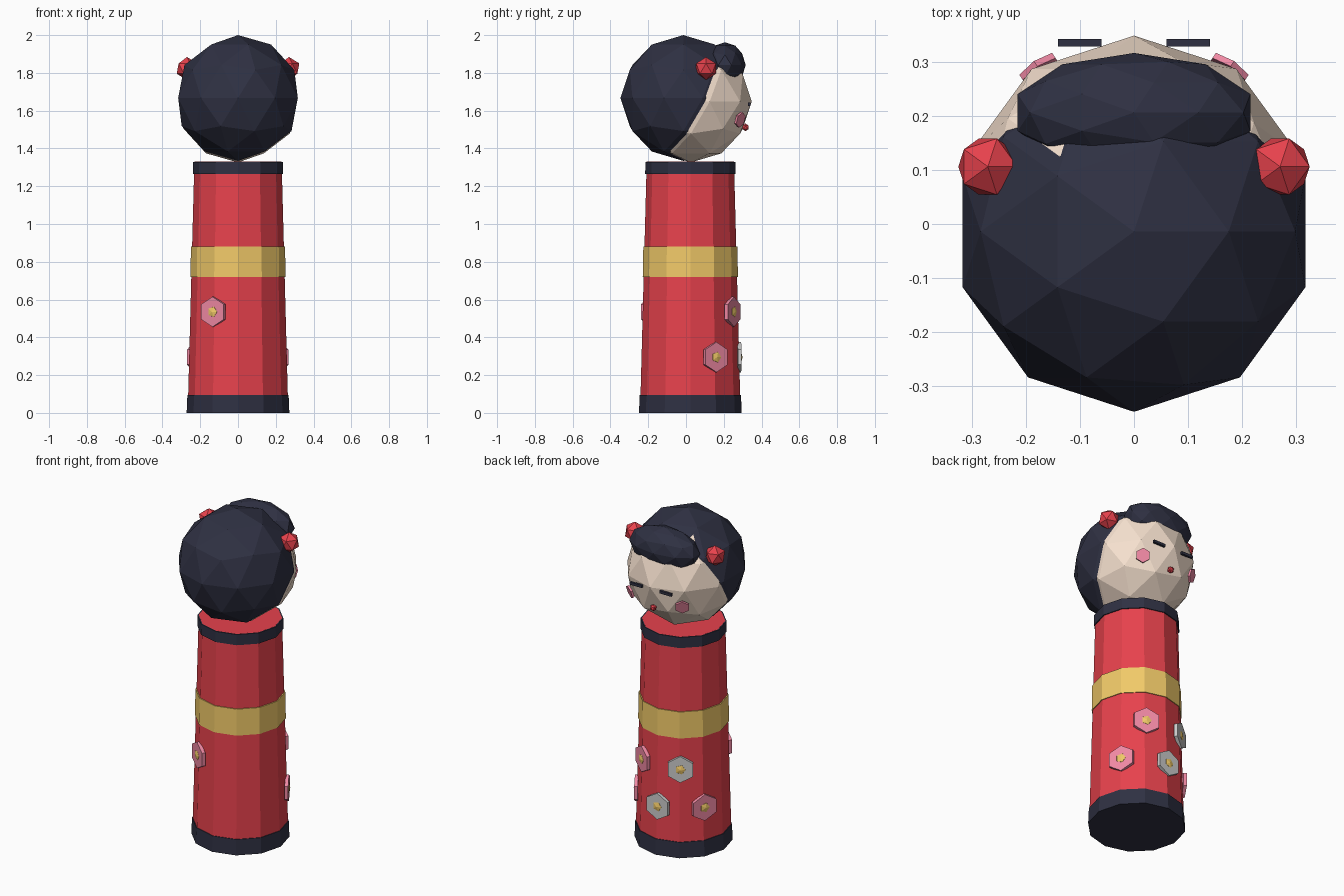
import bpy, math
from mathutils import Vector

if "Cube" in bpy.data.objects:
    bpy.data.objects.remove(bpy.data.objects["Cube"])

CY = 0.023  # body axis in y (the face looks towards +y)
HEAD = Vector((0, 0.026, 1.648))


def mat(name, r, g, b):
    m = bpy.data.materials.new(name)
    m.diffuse_color = (r, g, b, 1)
    m.use_nodes = True
    m.node_tree.nodes["Principled BSDF"].inputs["Base Color"].default_value = m.diffuse_color
    return m


NAVY = mat("navy", 0.028, 0.03, 0.055)
RED = mat("red", 0.80, 0.054, 0.073)
GOLD = mat("gold", 0.88, 0.59, 0.14)
SKIN = mat("skin", 0.92, 0.75, 0.62)
PINK = mat("pink", 0.87, 0.25, 0.37)
WHITE = mat("white", 0.87, 0.87, 0.85)


def finish(name, m):
    o = bpy.context.object
    o.name = name
    o.data.materials.append(m)
    return o


def ring(name, m, z0, z1, r0, r1):
    bpy.ops.mesh.primitive_cone_add(vertices=12, radius1=r0, radius2=r1, depth=z1 - z0,
                                    location=(0, CY, (z0 + z1) / 2))
    return finish(name, m)


def ball(name, m, loc, r, sub=2, scale=(1, 1, 1), rot=(0, 0, 0)):
    bpy.ops.mesh.primitive_ico_sphere_add(subdivisions=sub, radius=r, location=loc, rotation=rot)
    o = finish(name, m)
    o.scale = scale
    return o


def facing(normal):
    return Vector(normal).to_track_quat('Z', 'Y').to_euler()


def disc(name, m, loc, normal, r, depth):
    # six-sided disc facing along normal, one corner up
    bpy.ops.mesh.primitive_cylinder_add(vertices=6, radius=r, depth=depth, location=loc,
                                        rotation=facing(normal))
    return finish(name, m)


# body with base, sash and collar
ring("body", RED, 0.01, 1.33, 0.266, 0.231)
ring("base_band", NAVY, 0.0, 0.095, 0.272, 0.268)
ring("sash", GOLD, 0.72, 0.88, 0.252, 0.249)
ring("collar", NAVY, 1.265, 1.3295, 0.239, 0.238)

# head, hair and fringe
ball("head", SKIN, HEAD, 0.322)
ball("hair", NAVY, (0, -0.014, 1.667), 0.333)
ball("fringe", NAVY, (0, 0.206, 1.842), 1, 2, (0.226, 0.11, 0.12))

# mirrored face details and hair ornaments
for side, s in (("left", -1), ("right", 1)):
    ball("hair_ornament_" + side, RED, (s * 0.270, 0.106, 1.823), 0.061, 1)
    bpy.ops.mesh.primitive_cube_add(size=1, location=(s * 0.10, 0.335, 1.634))
    finish("eye_" + side, NAVY).scale = (0.08, 0.014, 0.016)
    loc = Vector((s * 0.175, 0.286, 1.552))
    disc("cheek_" + side, PINK, loc, loc - HEAD, 0.042, 0.012)
ball("mouth", RED, (0, 0.315, 1.512), 0.02, 1)

# blossoms: angle from +y towards -x, height, petal colour
for i, (a, z, m) in enumerate([(-28, 0.535, PINK), (31, 0.535, WHITE), (149, 0.535, PINK),
                               (2, 0.295, WHITE), (61, 0.295, PINK), (-59, 0.295, PINK)]):
    t = math.radians(a)
    n = Vector((-math.sin(t), math.cos(t), 0))
    r = 0.267 - 0.0265 * z
    axis = Vector((0, CY, z))
    disc(f"blossom_{i}", m, axis + n * r, n, 0.08, 0.02)
    ball(f"blossom_centre_{i}", GOLD, axis + n * (r + 0.006), 0.032, 1, (1, 1, 0.35), facing(n))
